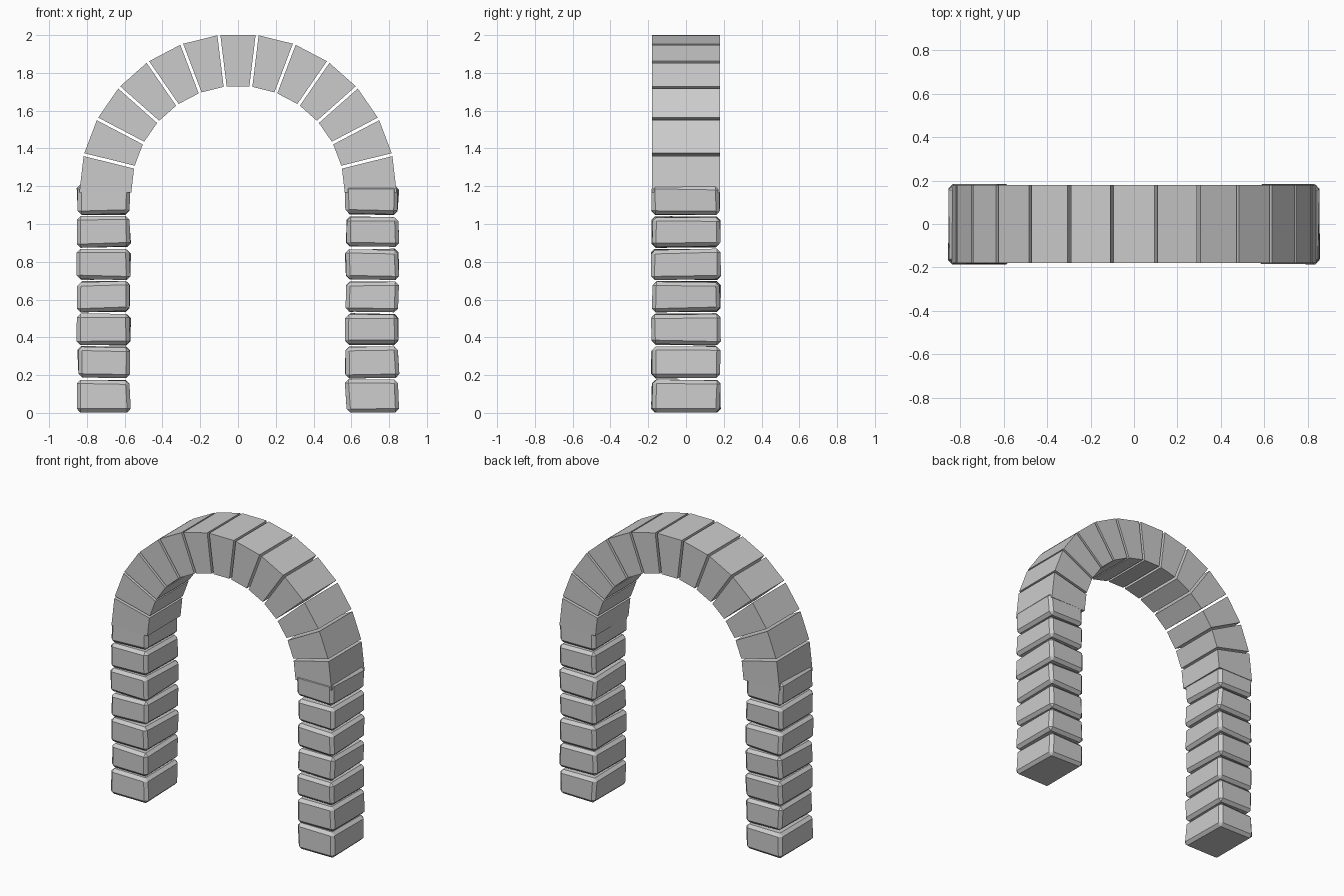
import bpy, bmesh, math, random

if "Cube" in bpy.data.objects:
    bpy.data.objects.remove(bpy.data.objects["Cube"])

random.seed(4)
DEPTH = 0.18          # half depth of the arch
CENTRE_Z = 1.166      # springing height of the arch
R_OUT, R_IN = 0.84, 0.565
COUNT = 13            # wedge stones in the half circle
GAP = 0.008           # half of the joint width

BOX_FACES = [(0, 1, 2, 3), (7, 6, 5, 4), (0, 4, 5, 1),
             (1, 5, 6, 2), (2, 6, 7, 3), (3, 7, 4, 0)]


def hexahedron(name, verts, bevel=0.0):
    """Six-sided stone from a front and a back quad, optionally chamfered."""
    bm = bmesh.new()
    vs = [bm.verts.new(v) for v in verts]
    for f in BOX_FACES:
        bm.faces.new([vs[i] for i in f])
    bmesh.ops.recalc_face_normals(bm, faces=bm.faces)
    if bevel:
        bmesh.ops.bevel(bm, geom=bm.edges[:], offset=bevel, segments=1,
                        profile=0.5, affect='EDGES')
    mesh = bpy.data.meshes.new(name)
    bm.to_mesh(mesh)
    bm.free()
    obj = bpy.data.objects.new(name, mesh)
    bpy.context.collection.objects.link(obj)
    return obj


# Wedge stones of the round arch, with narrow parallel joints
step = math.pi / COUNT
for i in range(COUNT):
    a0, a1 = i * step, (i + 1) * step
    g0 = GAP if i > 0 else 0
    g1 = GAP if i < COUNT - 1 else 0

    def point(r, a, shift):
        return (r * math.cos(a) - shift * math.sin(a),
                CENTRE_Z + r * math.sin(a) + shift * math.cos(a))

    quad = [point(R_IN, a0, g0), point(R_OUT, a0, g0),
            point(R_OUT, a1, -g1), point(R_IN, a1, -g1)]
    hexahedron("arch_stone", [(x, -DEPTH, z) for x, z in quad] +
               [(x, DEPTH, z) for x, z in quad])

# Rough chamfered pillar blocks with slightly uneven corners
LEVELS = [0.0, 0.18, 0.355, 0.53, 0.70, 0.872, 1.045, 1.212]
for side, cx in (("left", -0.71), ("right", 0.71)):
    for k, (z0, z1) in enumerate(zip(LEVELS, LEVELS[1:])):
        verts = []
        for sy in (-1, 1):
            for sx, sz in ((-1, -1), (1, -1), (1, 1), (-1, 1)):
                x = cx + sx * (0.146 - random.uniform(0, 0.013))
                y = sy * (0.187 - random.uniform(0, 0.012))
                dz = random.uniform(0.001, 0.012)
                if k == 0 and sz < 0:
                    dz *= 0.4
                z = z0 + dz if sz < 0 else z1 - dz
                verts.append((x, y, z))
        hexahedron(side + "_pillar_block", verts, bevel=0.02)
